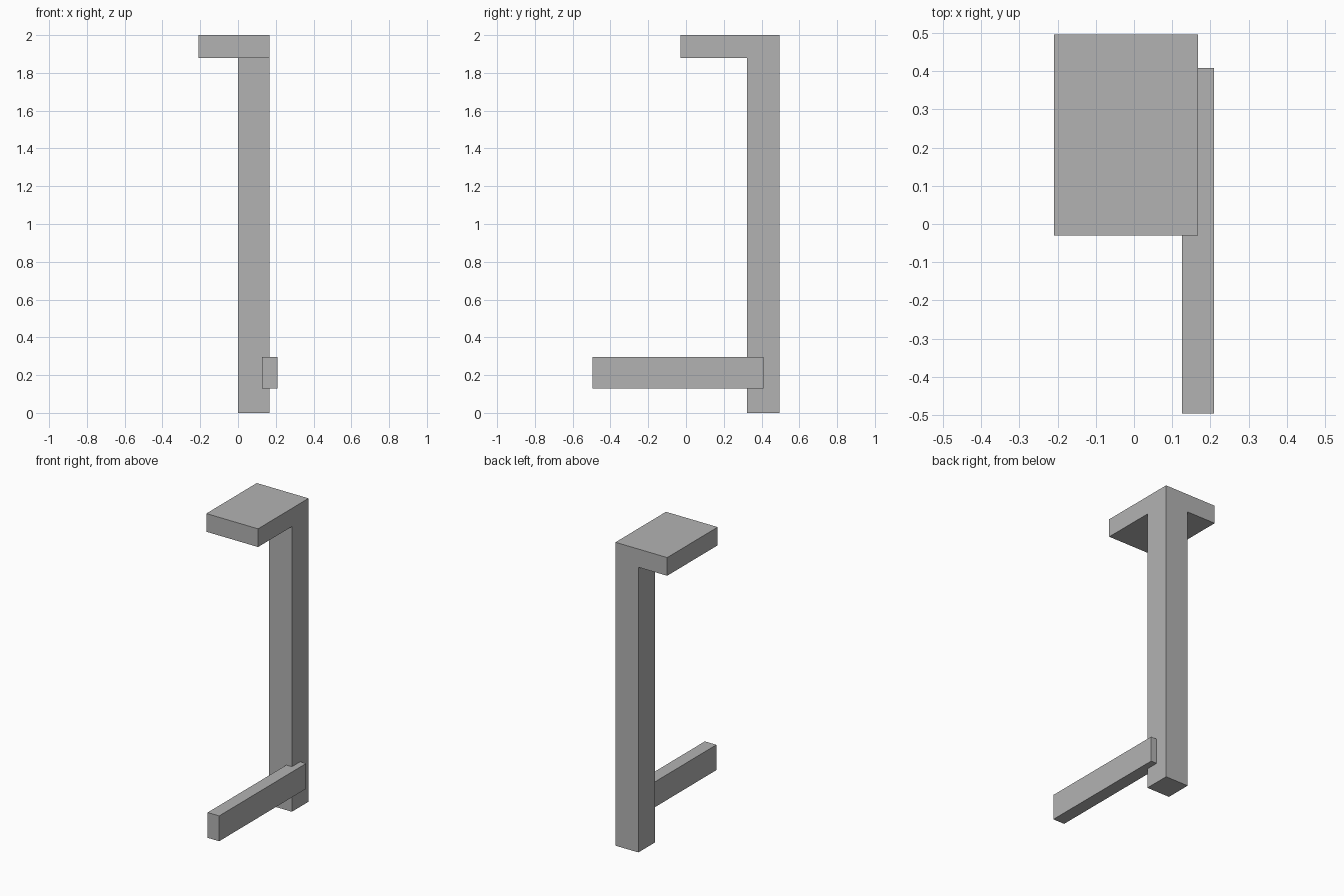
import bpy
import bmesh
from mathutils import Matrix, Vector

cube = bpy.data.objects.get("Cube")
if cube:
    bpy.data.objects.remove(cube, do_unlink=True)

grey = bpy.data.materials.new("plain grey")
grey.use_nodes = True
colour = (0.45, 0.45, 0.45, 1)
grey.diffuse_color = colour
grey.node_tree.nodes["Principled BSDF"].inputs["Base Color"].default_value = colour


def box(low, high):
    """Bmesh box spanning two opposite corners."""
    low, high = Vector(low), Vector(high)
    bm = bmesh.new()
    place = Matrix.Translation((low + high) / 2) @ Matrix.Diagonal((*(high - low), 1))
    bmesh.ops.create_cube(bm, size=1, matrix=place)
    return bm


def finish(bm, name):
    bmesh.ops.recalc_face_normals(bm, faces=bm.faces)
    mesh = bpy.data.meshes.new(name)
    bm.to_mesh(mesh)
    bm.free()
    mesh.materials.append(grey)
    bpy.context.collection.objects.link(bpy.data.objects.new(name, mesh))


# Top slab, with its back left corner extruded down into the post
slab_low, slab_high = (-0.21, -0.03, 1.88), (0.167, 0.496, 2.0)
post_x, post_y = 0.0, 0.323
bm = box(slab_low, slab_high)
for point, normal in (((post_x, 0, 0), (1, 0, 0)), ((0, post_y, 0), (0, 1, 0))):
    bmesh.ops.bisect_plane(bm, geom=bm.verts[:] + bm.edges[:] + bm.faces[:],
                           plane_co=point, plane_no=normal)
bm.normal_update()
corner = [f for f in bm.faces if f.normal.z < -0.9
          and f.calc_center_median().x > post_x
          and f.calc_center_median().y > post_y]
foot = bmesh.ops.extrude_face_region(bm, geom=corner)["geom"]
bmesh.ops.delete(bm, geom=corner, context="FACES_ONLY")
for v in foot:
    if isinstance(v, bmesh.types.BMVert):
        v.co.z = 0
# Merge the coplanar pieces left by the cuts
bmesh.ops.dissolve_limit(bm, angle_limit=0.01, verts=bm.verts[:], edges=bm.edges[:])
finish(bm, "post_and_top_slab")

# Low rail reaching forward from the side of the post
finish(box((0.126, -0.496, 0.13), (0.21, 0.409, 0.297)), "lower_rail")
